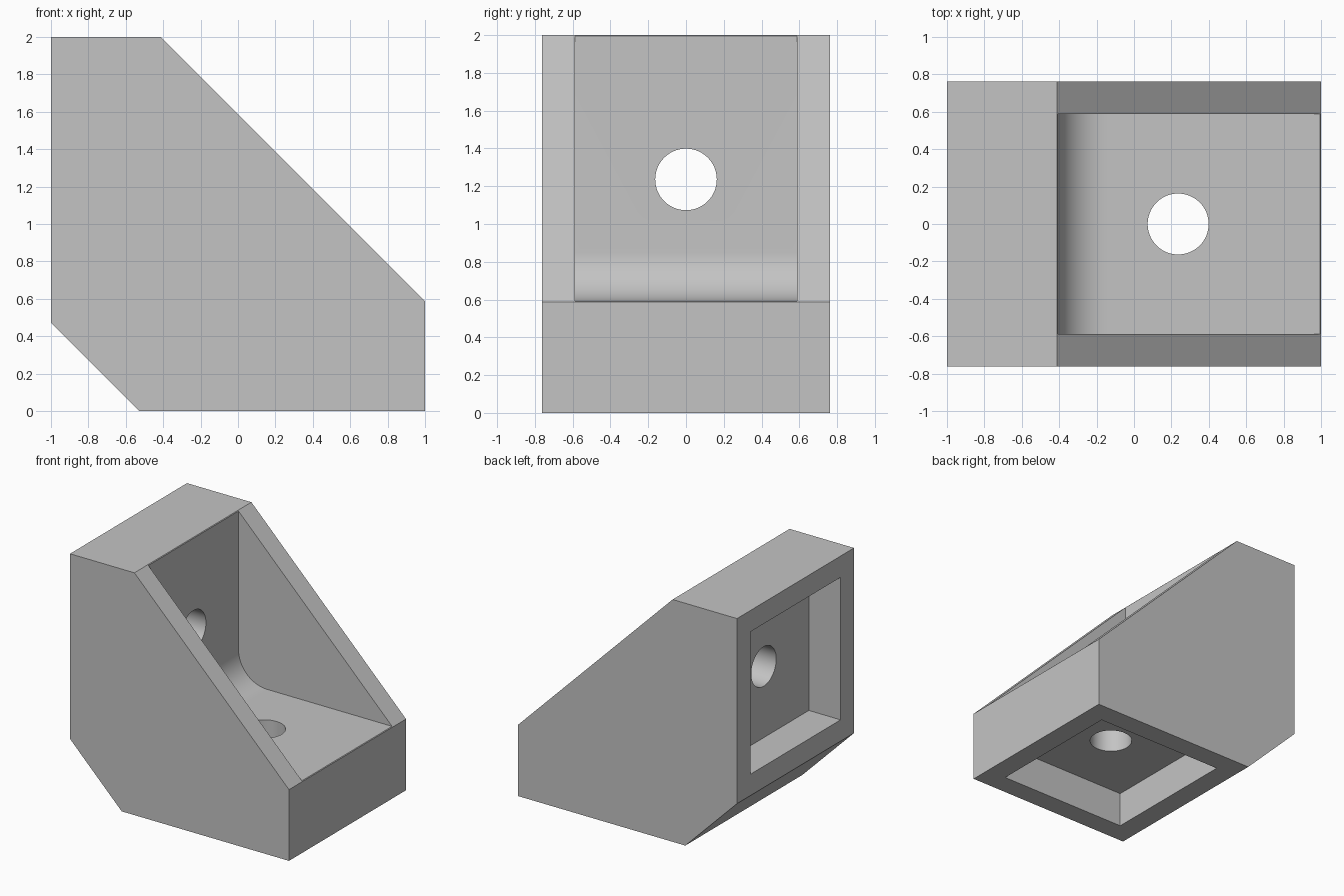
import bpy, bmesh, math
from mathutils import Matrix

if "Cube" in bpy.data.objects:
    bpy.data.objects.remove(bpy.data.objects["Cube"], do_unlink=True)

HALF_WIDTH = 0.763
POCKET = 0.588        # half size of the pockets and inner channel
DEPTH = 0.29          # pocket depth
HOLE_R = 0.163
MID_X, MID_Z = 0.236, 1.236


def finish(bm, name):
    bmesh.ops.recalc_face_normals(bm, faces=bm.faces)
    mesh = bpy.data.meshes.new(name)
    bm.to_mesh(mesh)
    bm.free()
    obj = bpy.data.objects.new(name, mesh)
    bpy.context.collection.objects.link(obj)
    return obj


def prism(name, outline, half):
    """Extrude an x-z outline along y, centred on y = 0."""
    bm = bmesh.new()
    face = bm.faces.new([bm.verts.new((x, -half, z)) for x, z in outline])
    out = bmesh.ops.extrude_face_region(bm, geom=[face])
    verts = [v for v in out["geom"] if isinstance(v, bmesh.types.BMVert)]
    bmesh.ops.translate(bm, verts=verts, vec=(0, 2 * half, 0))
    return finish(bm, name)


def box(name, x0, x1, z0, z1):
    return prism(name, [(x0, z0), (x1, z0), (x1, z1), (x0, z1)], POCKET)


def drill(name, centre, turn):
    bm = bmesh.new()
    bmesh.ops.create_cone(bm, cap_ends=True, segments=64, radius1=HOLE_R,
                          radius2=HOLE_R, depth=0.8,
                          matrix=Matrix.Translation(centre) @ Matrix.Rotation(turn, 4, "Y"))
    return finish(bm, name)


# Solid body with both corners chamfered
bracket = prism("corner_bracket", [(-1, 0.472), (-0.528, 0), (1, 0), (1, 0.588),
                                   (-0.412, 2), (-1, 2)], HALF_WIDTH)

# Inner channel with a rounded root
wall, floor, r = -0.407, 0.593, 0.26
root = [(wall + r - r * math.cos(a), floor + r - r * math.sin(a))
        for a in (math.pi / 2 * i / 16 for i in range(17))]
channel = prism("channel_cutter", root + [(3, floor), (3, 3), (wall, 3)], POCKET)

# Outer pockets and bolt holes
cutters = [
    channel,
    box("wall_pocket_cutter", -1.2, -1 + DEPTH, MID_Z - POCKET, MID_Z + POCKET),
    box("base_pocket_cutter", MID_X - POCKET, MID_X + POCKET, -0.2, DEPTH),
    drill("wall_hole_cutter", (-0.55, 0, MID_Z), math.pi / 2),
    drill("base_hole_cutter", (MID_X, 0, 0.45), 0),
]

bpy.ops.object.select_all(action="DESELECT")
bpy.context.view_layer.objects.active = bracket
bracket.select_set(True)
for cutter in cutters:
    cutter.hide_render = True
    mod = bracket.modifiers.new(cutter.name, "BOOLEAN")
    mod.operation = "DIFFERENCE"
    mod.solver = "EXACT"
    mod.object = cutter
    bpy.ops.object.modifier_apply(modifier=mod.name)
for cutter in cutters:
    bpy.data.objects.remove(cutter, do_unlink=True)

# Plain grey finish
grey = bpy.data.materials.new("light_grey")
grey.use_nodes = True
colour = (0.55, 0.55, 0.55, 1)
grey.diffuse_color = colour
grey.node_tree.nodes["Principled BSDF"].inputs["Base Color"].default_value = colour
bracket.data.materials.clear()
bracket.data.materials.append(grey)
bpy.ops.object.shade_smooth_by_angle(angle=math.radians(30))
